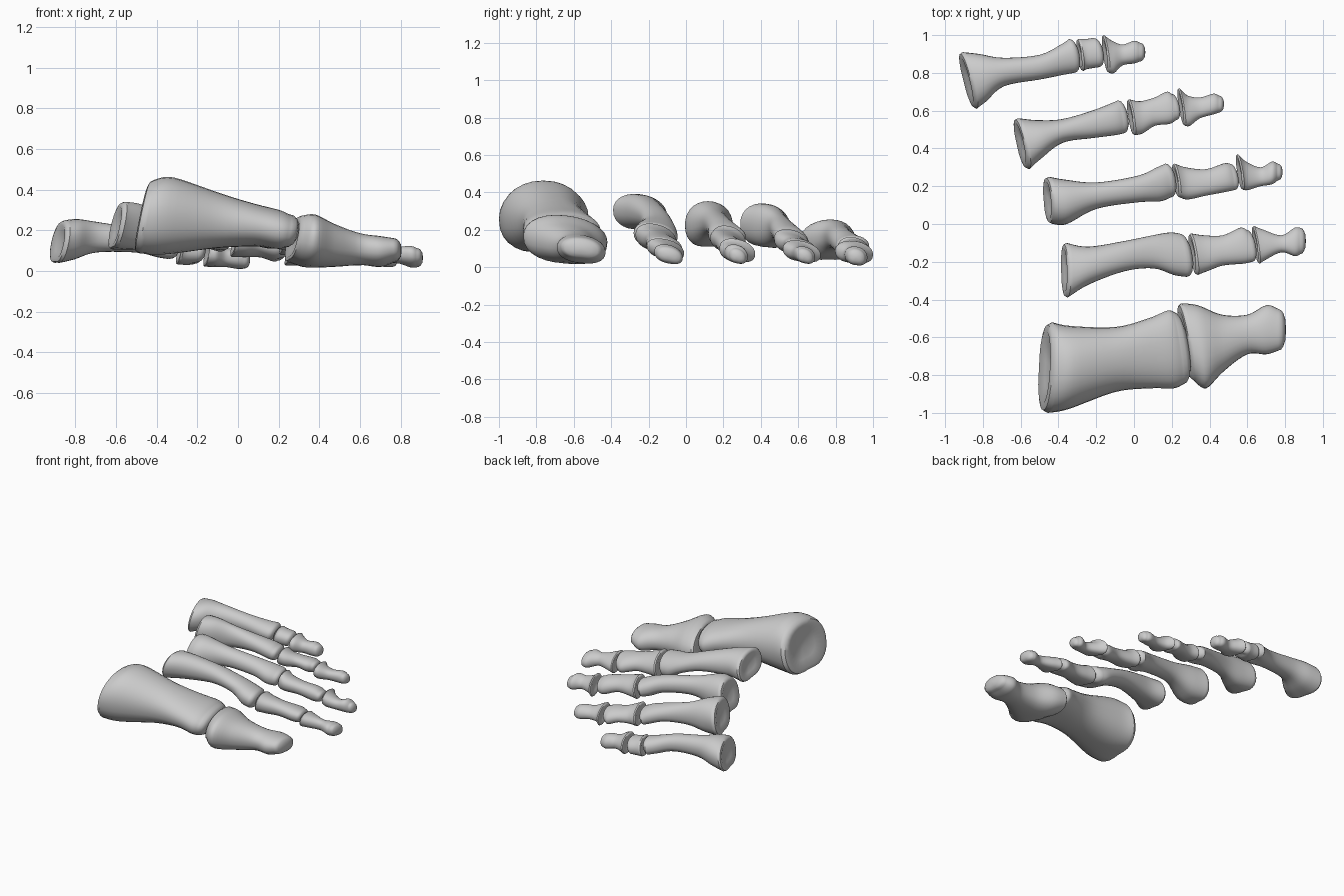
import bpy
import bmesh
from math import sin, cos, pi, exp

SIDES = 28   # points around each bone
STEPS = 5    # rings between two stations

default_cube = bpy.data.objects.get("Cube")
if default_cube:
    bpy.data.objects.remove(default_cube, do_unlink=True)

bone_grey = bpy.data.materials.new("bone_grey")
bone_grey.use_nodes = True
shade = (0.6, 0.6, 0.6, 1)
bone_grey.diffuse_color = shade
bone_grey.node_tree.nodes["Principled BSDF"].inputs["Base Color"].default_value = shade


def power(value, exponent):
    """Signed power, for rounded-box cross-sections."""
    return abs(value) ** exponent * (1 if value >= 0 else -1)


def spline(before, start, end, after, t):
    """Catmull-Rom blend of whole stations."""
    result = []
    for a, b, c, d in zip(before, start, end, after):
        tangent_in, tangent_out = (c - a) / 2, (d - b) / 2
        result.append(b + t * (tangent_in + t * (3 * (c - b) - 2 * tangent_in - tangent_out
                      + t * (2 * (b - c) + tangent_in + tangent_out))))
    return result


def smooth_stations(stations):
    padded = [stations[0], *stations, stations[-1]]
    rings = []
    for i in range(len(stations) - 1):
        rings += [spline(*padded[i:i + 4], s / STEPS) for s in range(STEPS)]
    return rings + [stations[-1]]


def section(bm, station, lean, skew, groove, roll, scale=1, shift=0):
    """One ring: rounded back, flatter grooved underside, tilted along x."""
    x, y_low, y_high, z_low, z_high = station
    y_mid, z_mid = (y_low + y_high) / 2, (z_low + z_high) / 2
    half_y, half_z = (y_high - y_low) / 2, (z_high - z_low) / 2
    ring = []
    for k in range(SIDES):
        angle = 2 * pi * k / SIDES
        c, s = cos(angle), sin(angle)
        across = power(c, 0.92)
        up = power(s, 0.97 if s > 0 else 0.82)
        if s < 0:
            up += groove * exp(-(across / 0.4) ** 2)
        dy = across * half_y * scale
        dz = up * half_z * scale - roll * dy
        ring.append(bm.verts.new((x + shift + lean * dz + skew * dy, y_mid + dy, z_mid + dz)))
    return ring


def make_bone(name, stations, base_skew=-0.12, roll=0.0, tip=False):
    """Loft a bone through (x, y low, y high, z low, z high) stations."""
    bm = bmesh.new()
    body = smooth_stations(stations)
    head_lean, head_skew = (0, 0) if tip else (0.2, -0.15)
    head_groove = 0.08 if tip else 0.3
    height = stations[0][4] - stations[0][3]
    rings = []
    # shallow hollow joint face with a rounded rim
    for scale, shift in ((0.1, 0.01), (0.5, -0.02), (0.8, -0.08), (0.94, -0.06)):
        rings.append(section(bm, body[0], 0.2, base_skew, 0.1, roll, scale, shift * height))
    # shaft
    for i, station in enumerate(body):
        t = i / (len(body) - 1)
        near_base, near_head = max(0, 1 - 2 * t), max(0, 2 * t - 1)
        rings.append(section(bm, station,
                             0.2 * near_base + head_lean * near_head,
                             base_skew * near_base + head_skew * near_head,
                             0.1 * near_base + head_groove * near_head ** 2, roll))
    # rounded head
    height = stations[-1][4] - stations[-1][3]
    for scale, shift in ((0.94, 0.12), (0.8, 0.21), (0.5, 0.3), (0.1, 0.33)):
        rings.append(section(bm, body[-1], head_lean, head_skew, head_groove, roll,
                             scale, shift * height))
    for first, second in zip(rings, rings[1:]):
        for k in range(SIDES):
            n = (k + 1) % SIDES
            bm.faces.new((first[k], first[n], second[n], second[k]))
    bm.faces.new(rings[0])
    bm.faces.new(rings[-1])
    bmesh.ops.recalc_face_normals(bm, faces=bm.faces)
    mesh = bpy.data.meshes.new(name)
    bm.to_mesh(mesh)
    bm.free()
    mesh.materials.append(bone_grey)
    bone = bpy.data.objects.new(name, mesh)
    bpy.context.collection.objects.link(bone)
    bpy.ops.object.select_all(action="DESELECT")
    bone.select_set(True)
    bpy.context.view_layer.objects.active = bone
    bpy.ops.object.shade_smooth_by_angle(angle=0.7)


# Big toe
make_bone("big_toe_proximal", [
    (-.445, -1, -.52, .07, .45), (-.34, -.98, -.54, .07, .46), (-.1, -.89, -.545, .11, .385),
    (.08, -.87, -.5, .12, .33), (.19, -.87, -.46, .1, .3), (.23, -.85, -.46, .1, .28)], .05)
make_bone("big_toe_distal", [
    (.285, -.83, -.42, .04, .27), (.36, -.87, -.43, .015, .275), (.47, -.78, -.48, .02, .23),
    (.6, -.69, -.48, .03, .185), (.7, -.69, -.43, .02, .17), (.765, -.67, -.45, .04, .16)],
    -.15, .1, True)

# Second toe
make_bone("second_toe_proximal", [
    (-.355, -.39, -.1, .19, .39), (-.24, -.32, -.12, .2, .38), (-.05, -.25, -.09, .2, .33),
    (.1, -.235, -.06, .16, .28), (.2, -.27, -.045, .11, .255), (.26, -.28, -.05, .1, .24)], 0, .12)
make_bone("second_toe_middle", [
    (.32, -.27, -.05, .08, .23), (.38, -.25, -.06, .08, .21), (.47, -.22, -.06, .08, .19),
    (.57, -.21, -.02, .06, .17), (.61, -.2, -.03, .06, .16)], roll=.2)
make_bone("second_toe_distal", [
    (.65, -.21, -.01, .04, .15), (.69, -.19, -.03, .04, .14), (.78, -.15, -.06, .04, .12),
    (.85, -.17, -.02, .02, .12), (.88, -.16, -.02, .02, .11)], roll=.2, tip=True)

# Third toe
make_bone("third_toe_proximal", [
    (-.44, 0, .25, .1, .35), (-.36, 0, .235, .11, .35), (-.2, .08, .22, .17, .31),
    (.02, .115, .255, .15, .27), (.13, .12, .3, .11, .24), (.18, .14, .32, .1, .22)], -.08)
make_bone("third_toe_middle", [
    (.23, .14, .32, .08, .22), (.28, .13, .3, .08, .2), (.38, .15, .29, .08, .18),
    (.48, .17, .32, .05, .16), (.52, .18, .32, .05, .14)], roll=.2)
make_bone("third_toe_distal", [
    (.565, .18, .37, .03, .15), (.6, .18, .33, .03, .13), (.67, .2, .3, .03, .11),
    (.73, .21, .33, .02, .12), (.76, .23, .32, .02, .1)], roll=.2, tip=True)

# Fourth toe
make_bone("fourth_toe_proximal", [
    (-.585, .29, .56, .1, .34), (-.5, .35, .55, .1, .33), (-.38, .43, .555, .13, .29),
    (-.22, .455, .6, .13, .25), (-.11, .47, .64, .1, .22), (-.07, .48, .655, .09, .2)], -.2, .1)
make_bone("fourth_toe_middle", [
    (-.01, .47, .66, .07, .2), (.04, .48, .65, .07, .18), (.11, .52, .67, .07, .16),
    (.18, .53, .7, .05, .15), (.21, .55, .69, .05, .14)], roll=.2)
make_bone("fourth_toe_distal", [
    (.255, .52, .72, .03, .14), (.29, .52, .68, .03, .13), (.35, .56, .67, .03, .11),
    (.42, .58, .69, .02, .11), (.45, .59, .68, .02, .1)], roll=.2, tip=True)

# Little toe
make_bone("little_toe_proximal", [
    (-.87, .61, .91, .03, .25), (-.8, .65, .9, .05, .255), (-.69, .73, .88, .09, .24),
    (-.5, .765, .895, .09, .21), (-.38, .79, .95, .06, .18), (-.33, .8, .98, .05, .17)], -.25)
make_bone("little_toe_middle", [
    (-.28, .81, .98, .03, .16), (-.25, .82, .98, .03, .15), (-.2, .83, .985, .03, .14)], roll=.12)
make_bone("little_toe_distal", [
    (-.145, .8, 1, .02, .14), (-.11, .8, .97, .02, .13), (-.06, .84, .95, .02, .11),
    (0, .85, .97, .01, .11), (.03, .86, .96, .01, .1)], roll=.12, tip=True)
